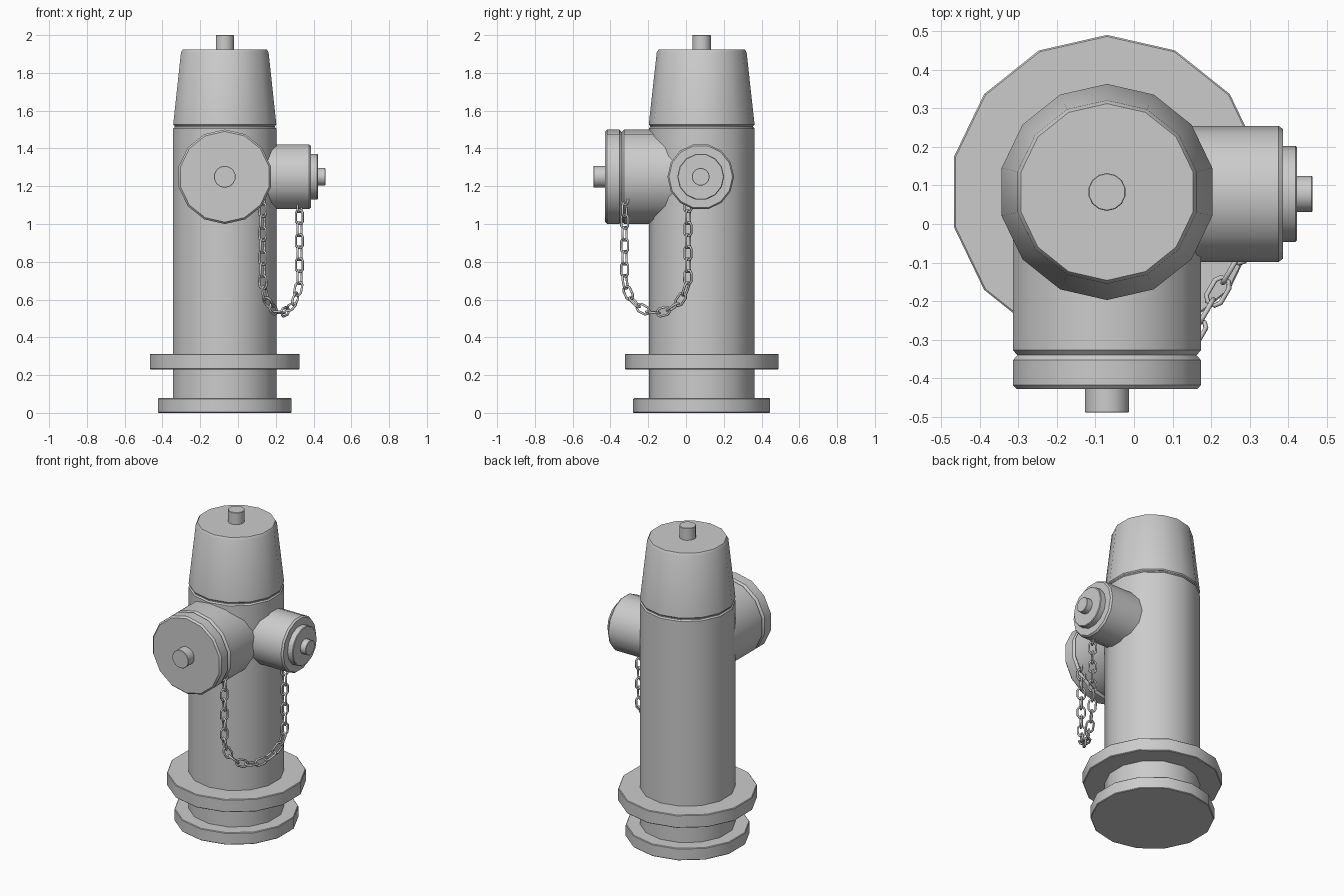
import bpy, bmesh
from math import pi, sin, cos, radians
from mathutils import Vector

if "Cube" in bpy.data.objects:
    bpy.data.objects.remove(bpy.data.objects["Cube"])

CX, CY, OUT_Z = -0.07, 0.083, 1.25
SIDES = 14


def lathe(name, profile, origin=(CX, CY, 0), rot=(0, 0, 0)):
    """Closed 14-sided solid turned from (radius, height) points."""
    bm = bmesh.new()
    rings = []
    for r, h in profile:
        angles = [pi / 2 + 2 * pi * i / SIDES for i in range(SIDES)]
        rings.append([bm.verts.new((r * cos(a), r * sin(a), h)) for a in angles])
    for lo, hi in zip(rings, rings[1:]):
        for i in range(SIDES):
            j = (i + 1) % SIDES
            bm.faces.new((lo[i], lo[j], hi[j], hi[i]))
    bm.faces.new(rings[0][::-1])
    bm.faces.new(rings[-1])
    mesh = bpy.data.meshes.new(name)
    bm.to_mesh(mesh)
    bm.free()
    ob = bpy.data.objects.new(name, mesh)
    bpy.context.collection.objects.link(ob)
    ob.location, ob.rotation_euler = origin, rot
    bpy.ops.object.select_all(action='DESELECT')
    ob.select_set(True)
    bpy.context.view_layer.objects.active = ob
    bpy.ops.object.shade_smooth_by_angle(angle=radians(30))
    return ob


def disc(r, z0, z1, b=0.004):
    """Cylinder profile with a small chamfer on both rims."""
    return [(r - b, z0), (r, z0 + b), (r, z1 - b), (r - b, z1)]


# Upright barrel, flanges and bonnet
lathe("base_flange", disc(0.363, 0, 0.078))
lathe("upper_flange", disc(0.407, 0.23, 0.313))
lathe("barrel", [(0.28, 0.04), (0.28, 1.505), (0.273, 1.513), (0.273, 1.53)])
lathe("bonnet", [(0.274, 1.52), (0.28, 1.527), (0.238, 1.908), (0.229, 1.923)])
lathe("bonnet_nut", disc(0.049, 1.90, 2.0, 0.002))

# Large front outlet, pointing to -y
front = dict(origin=(CX, CY, OUT_Z), rot=(pi / 2, 0, 0))
lathe("front_outlet", [(0.25, 0.05), (0.25, 0.41), (0.238, 0.423), (0.25, 0.436),
                       (0.25, 0.50), (0.24, 0.511)], **front)
lathe("front_outlet_nut", disc(0.058, 0.49, 0.572, 0.002), **front)

# Small side outlet, pointing to +x
side = dict(origin=(CX, CY - 0.005, OUT_Z), rot=(0, pi / 2, 0))
lathe("side_outlet", [(0.176, 0.05), (0.176, 0.445), (0.168, 0.456)], **side)
lathe("side_outlet_cap", disc(0.124, 0.44, 0.493), **side)
lathe("side_outlet_nut", disc(0.047, 0.48, 0.532, 0.002), **side)

# Chain hanging in a U between both outlets
A, B = Vector((0.13, -0.325, 0)), Vector((0.325, 0.01, 0))
MID, HALF = (A + B) / 2, (B - A).length / 2
ACROSS = (B - A).normalized()
TURN_Z, TOP_L, TOP_R = 0.725, 1.14, 1.10
UP = Vector((0, 0, 1))


def chain_point(s):
    """Position and direction at arc length s along the U."""
    left, arc = TOP_L - TURN_Z, pi * HALF
    if s < left:
        return A + UP * (TOP_L - s), -UP
    if s < left + arc:
        t = (s - left) / HALF
        pos = MID - ACROSS * HALF * cos(t) + UP * (TURN_Z - HALF * sin(t))
        return pos, ACROSS * sin(t) - UP * cos(t)
    return B + UP * (TURN_Z + s - left - arc), UP.copy()


total = (TOP_L - TURN_Z) + pi * HALF + (TOP_R - TURN_Z)
LINKS = 23
curve = bpy.data.curves.new("chain", 'CURVE')
curve.dimensions = '3D'
curve.bevel_depth = 0.0065
curve.bevel_resolution = 1
outline = [(0.036, 0.011), (0.022, 0.021), (-0.022, 0.021), (-0.036, 0.011),
           (-0.036, -0.011), (-0.022, -0.021), (0.022, -0.021), (0.036, -0.011)]
for k in range(LINKS):
    pos, along = chain_point(total * k / (LINKS - 1))
    normal = UP.cross(ACROSS)
    wide = normal if k % 2 else along.cross(normal)
    spline = curve.splines.new('POLY')
    spline.points.add(len(outline) - 1)
    for p, (u, v) in zip(spline.points, outline):
        p.co = (*(pos + along * u + wide * v), 1)
    spline.use_cyclic_u = True
chain = bpy.data.objects.new("chain", curve)
bpy.context.collection.objects.link(chain)
bpy.ops.object.select_all(action='DESELECT')
chain.select_set(True)
bpy.context.view_layer.objects.active = chain
bpy.ops.object.convert(target='MESH')
